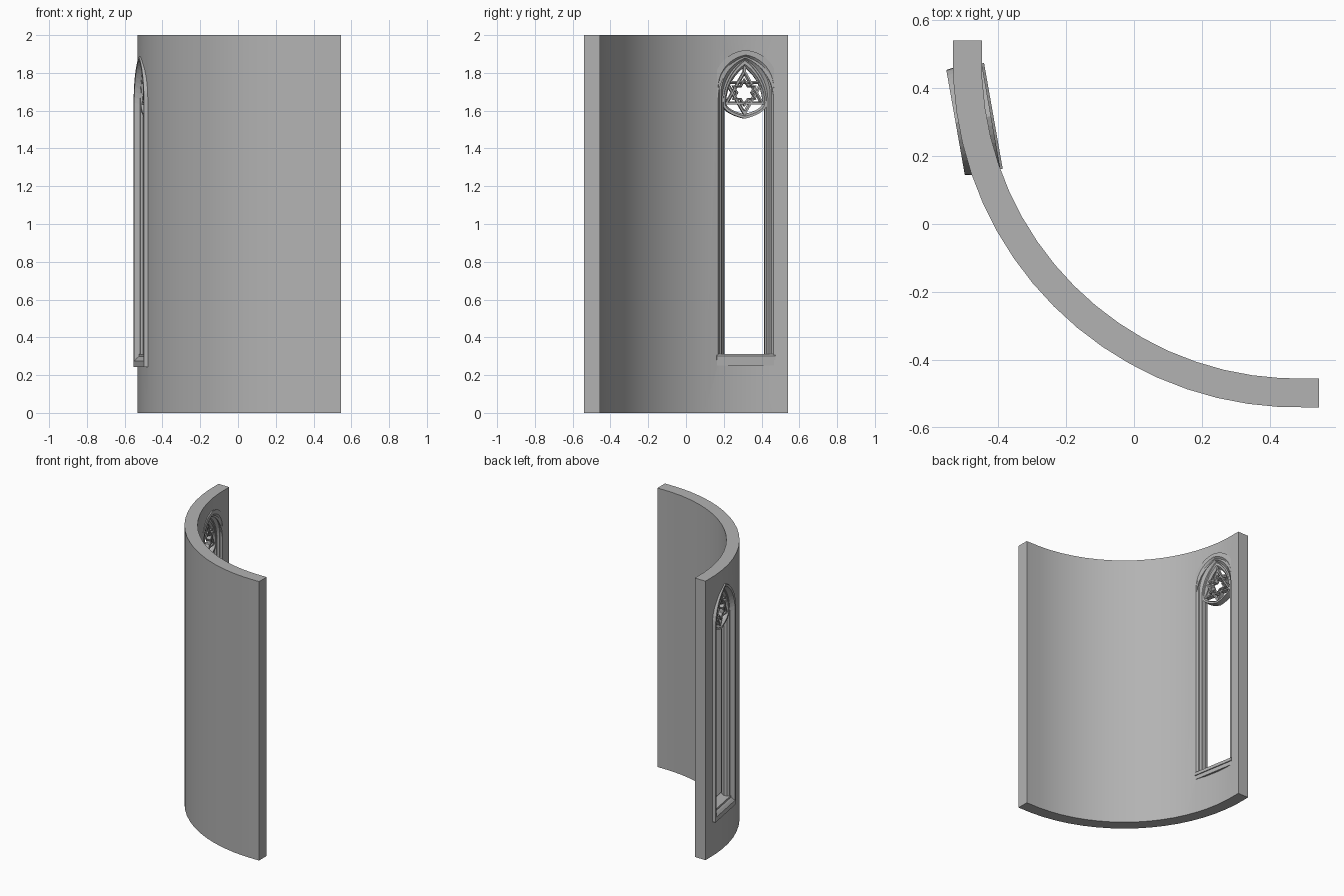
import bpy, bmesh, math

if "Cube" in bpy.data.objects:
    bpy.data.objects.remove(bpy.data.objects["Cube"])

WIN_LOC, WIN_ROT = (-0.473, 0.308, 0), math.radians(-80)

stone = bpy.data.materials.new("stone")
stone.diffuse_color = (0.45, 0.45, 0.45, 1)
stone.use_nodes = True
stone.node_tree.nodes["Principled BSDF"].inputs["Base Color"].default_value = stone.diffuse_color


def make(name, bm, window=True):
    bmesh.ops.recalc_face_normals(bm, faces=bm.faces)
    me = bpy.data.meshes.new(name)
    bm.to_mesh(me)
    bm.free()
    me.materials.append(stone)
    ob = bpy.data.objects.new(name, me)
    bpy.context.collection.objects.link(ob)
    if window:
        ob.location, ob.rotation_euler = WIN_LOC, (0, 0, WIN_ROT)
    return ob


def loft(loops, ring=True):
    """Skin equal-length loops of 3D points; a ring closes on itself, otherwise ends are capped."""
    bm = bmesh.new()
    vs = [[bm.verts.new(p) for p in loop] for loop in loops]
    n = len(vs[0])
    for i in range(len(vs) if ring else len(vs) - 1):
        a, b = vs[i], vs[(i + 1) % len(vs)]
        for j in range(n):
            k = (j + 1) % n
            bm.faces.new((a[j], a[k], b[k], b[j]))
    if not ring:
        bm.faces.new(vs[0])
        bm.faces.new(vs[-1])
    return bm


def side_arc(a, r, steps=10):
    """Right half of a pointed arch: half-width a, rise r."""
    rad = (a * a + r * r) / (2 * a)
    end = math.asin(min(1, r / rad))
    return [(a - rad + rad * math.cos(end * i / steps),
             rad * math.sin(end * i / steps)) for i in range(steps + 1)]


def arch(hw, depth, bottom, spring, apex):
    right = [(x, z + spring) for x, z in side_arc(hw, apex - spring)]
    left = [(-x, z) for x, z in reversed(right[:-1])]
    return [(x, depth, z) for x, z in [(-hw, bottom), (hw, bottom)] + right + left]


def lancet(a, up, down):
    """Pointed arch above, flatter pointed bowl below."""
    q = side_arc(a, up)
    top = q + [(-x, z) for x, z in reversed(q[:-1])]
    low = [(x, -z * down / .2) for x, z in side_arc(a, .2)]
    return top + [(-x, z) for x, z in low[1:]] + list(reversed(low[1:-1]))


def star(big, small, tips, turn=90):
    pts = []
    for i in range(tips * 2):
        t, r = math.radians(turn) + math.pi * i / tips, small if i % 2 else big
        pts.append((r * math.cos(t), r * math.sin(t)))
    return pts


def tracery(name, outer, middle, inner, z, d):
    """Bar with chamfered inner edges following three nested outlines."""
    prof = [(outer, d), (middle, d), (inner, d * .3), (inner, -d * .3), (middle, -d), (outer, -d)]
    return make(name, loft([[(x, y, w + z) for x, w in pts] for pts, y in prof]))


# Curved quarter wall with short straight ends
def wall_edge(r):
    cx, cy = 0.482, 0.475
    pts = [(cx - r, 0.54)]
    for i in range(17):
        t = math.radians(183 + 84 * i / 16)
        pts.append((cx + r * math.cos(t), cy + r * math.sin(t)))
    return pts + [(0.545, cy - r)]


plan = wall_edge(1.015) + wall_edge(0.93)[::-1]
wall = make("curved_wall", loft([[(x, y, z) for x, y in plan] for z in (0, 2)], False), False)

# Window opening cut through the wall
cutter = make("opening_cutter", loft([arch(.149, y, .268, 1.66, 1.88) for y in (-.15, .15)], False))
cutter.hide_render = True
mod = wall.modifiers.new("opening", 'BOOLEAN')
mod.object, mod.operation, mod.solver = cutter, 'DIFFERENCE', 'EXACT'
bpy.context.view_layer.objects.active = wall
wall.select_set(True)
bpy.ops.object.modifier_apply(modifier="opening")
bpy.data.objects.remove(cutter)
bpy.ops.object.shade_smooth_by_angle(angle=math.radians(20))

# Moulded window surround: half-width, depth, bottom, springing, apex
profile = [
    (.172, .053, .252, 1.74, 1.92), (.150, .053, .28, 1.72, 1.895),
    (.140, .040, .292, 1.70, 1.887), (.132, .040, .295, 1.69, 1.882),
    (.123, .024, .303, 1.66, 1.872), (.117, .024, .306, 1.64, 1.868),
    (.108, .012, .31, 1.62, 1.855), (.108, -.012, .31, 1.62, 1.855),
    (.117, -.024, .306, 1.63, 1.860), (.123, -.024, .303, 1.63, 1.864),
    (.133, -.040, .29, 1.64, 1.868), (.141, -.053, .275, 1.64, 1.872),
    (.157, -.053, .242, 1.65, 1.885),
]
make("window_surround", loft([arch(*p) for p in profile]))

# Inner sill with a sloped top
sill = [(.060, .28), (.060, .302), (.048, .311), (-.03, .311), (-.03, .28)]
make("window_sill", loft([[(x, y, z) for y, z in sill] for x in (-.158, .158)], False))

# Tracery: pointed frame, two crossed triangles and a central star
tracery("tracery_frame", lancet(.120, .228, .082), lancet(.107, .206, .069),
        lancet(.098, .190, .058), 1.64, .022)
for name, turn, d in (("triangle_up", 90, .017), ("triangle_down", 270, .015)):
    tri = [star(r, r / 2, 3, turn) for r in (.124, .106, .092)]
    tracery(name, *tri, 1.695, d)
tracery("central_star", star(.074, .045, 6), star(.064, .037, 6), star(.057, .032, 6), 1.695, .019)

# Short ribs tying the star tips to the frame
for name, lo, hi in (("rib_top", 1.80, 1.85), ("rib_bottom", 1.57, 1.60)):
    make(name, loft([[(x, y, z) for x, y in ((-.006, -.014), (.006, -.014), (.006, .014), (-.006, .014))]
                     for z in (lo, hi)], False))
